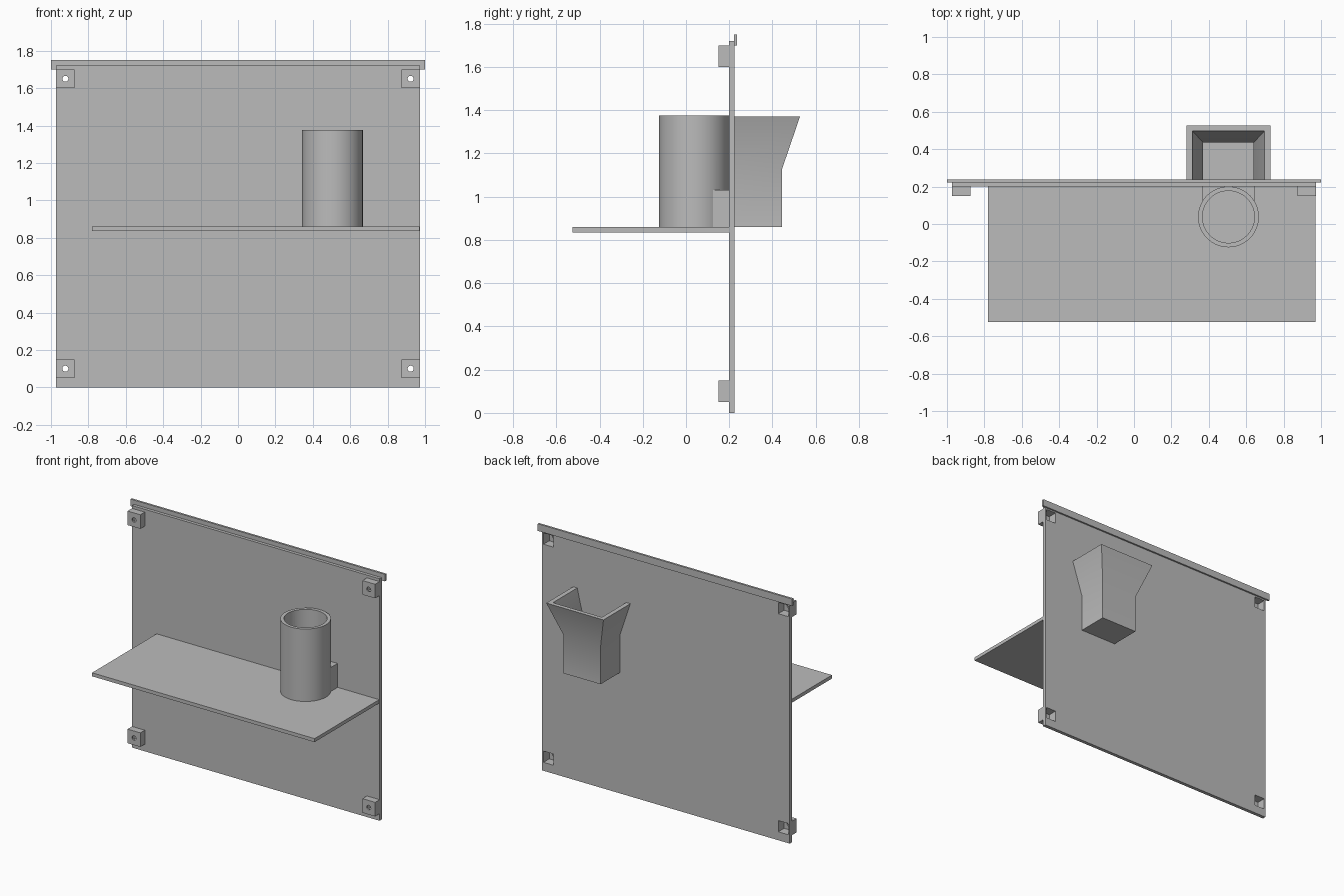
import bpy
import bmesh
from math import radians
from mathutils import Matrix

cube = bpy.data.objects.get("Cube")
if cube:
    bpy.data.objects.remove(cube, do_unlink=True)

grey = bpy.data.materials.new("plain_grey")
grey.use_nodes = True
colour = (0.5, 0.5, 0.5, 1)
grey.diffuse_color = colour
grey.node_tree.nodes["Principled BSDF"].inputs["Base Color"].default_value = colour


def finish(name, bm):
    bmesh.ops.recalc_face_normals(bm, faces=bm.faces)
    mesh = bpy.data.meshes.new(name)
    bm.to_mesh(mesh)
    bm.free()
    mesh.materials.append(grey)
    ob = bpy.data.objects.new(name, mesh)
    bpy.context.collection.objects.link(ob)
    return ob


def loft(name, levels):
    """Solid through stacked rectangles given as (z, x0, x1, y0, y1)."""
    bm = bmesh.new()
    rings = [[bm.verts.new(p) for p in ((a, c, z), (b, c, z), (b, d, z), (a, d, z))]
             for z, a, b, c, d in levels]
    bm.faces.new(rings[0])
    bm.faces.new(rings[-1])
    for low, high in zip(rings, rings[1:]):
        for i in range(4):
            j = (i + 1) % 4
            bm.faces.new((low[i], low[j], high[j], high[i]))
    return finish(name, bm)


def box(name, x0, x1, y0, y1, z0, z1):
    return loft(name, [(z0, x0, x1, y0, y1), (z1, x0, x1, y0, y1)])


def cylinder(name, centre, radius, depth, sides, axis="Z"):
    bm = bmesh.new()
    turn = Matrix.Rotation(radians(90), 4, "X") if axis == "Y" else Matrix()
    bmesh.ops.create_cone(bm, cap_ends=True, segments=sides, radius1=radius, radius2=radius,
                          depth=depth, matrix=Matrix.Translation(centre) @ turn)
    return finish(name, bm)


def cut(ob, cutters):
    for cutter in cutters:
        mod = ob.modifiers.new("cut", "BOOLEAN")
        mod.operation = "DIFFERENCE"
        mod.solver = "EXACT"
        mod.object = cutter
    graph = bpy.context.evaluated_depsgraph_get()
    mesh = bpy.data.meshes.new_from_object(ob.evaluated_get(graph))
    ob.modifiers.clear()
    ob.data = mesh


parts, cutters = [], []
PANEL_X, FRONT, BACK = 0.973, 0.2, 0.225
CUP_X, CUP_Y = 0.505, 0.038

# Feed passage from hopper to cup, and the bore of the cup
passage = box("passage_cutter", CUP_X - 0.128, CUP_X + 0.128, CUP_Y, 0.26, 0.87, 1.02)
bore = cylinder("bore_cutter", (CUP_X, CUP_Y, 1.16), 0.139, 0.6, 96)
cutters += [passage, bore]

# Hollow corner mounts with screw holes
pockets = []
for side, sx in (("right", -1), ("left", 1)):
    for level, z in (("lower", 0.1), ("upper", 1.65)):
        x = sx * (PANEL_X - 0.05)
        mount = box(f"{level}_{side}_mount", x - 0.05, x + 0.05, 0.15, FRONT, z - 0.05, z + 0.05)
        pocket = box("pocket_cutter", x - 0.04, x + 0.04, 0.16, 0.26, z - 0.04, z + 0.04)
        hole = cylinder("screw_cutter", (x, 0.15, z), 0.016, 0.06, 32, "Y")
        cut(mount, [pocket, hole])
        pockets.append(pocket)
        cutters += [pocket, hole]
        parts.append(mount)

# Back panel, top lip and shelf
panel = box("back_panel", -PANEL_X, PANEL_X, FRONT, BACK, 0, 1.72)
cut(panel, pockets + [passage])
parts += [panel,
          box("top_lip", -1, 1, 0.222, 0.237, 1.7, 1.75),
          box("shelf", -0.78, 0.97, -0.525, FRONT, 0.835, 0.86)]

# Round cup and the short chute joining it to the panel
cup = cylinder("feed_cup", (CUP_X, CUP_Y, 1.1175), 0.1625, 0.515, 96)
chute = box("feed_chute", CUP_X - 0.138, CUP_X + 0.138, 0.124, FRONT, 0.86, 1.03)
for ob in (cup, chute):
    cut(ob, [bore, passage])
    parts.append(ob)


# Flared hopper behind the panel, open at the top and towards the panel
def flare(z, half, back, front):
    return (z, CUP_X - half, CUP_X + half, front, back)


hopper = loft("hopper", [flare(0.86, 0.145, 0.445, BACK), flare(1.13, 0.145, 0.445, BACK),
                         flare(1.37, 0.225, 0.527, BACK)])
hollow = loft("hopper_cutter", [flare(0.87, 0.135, 0.435, FRONT), flare(1.13, 0.135, 0.435, FRONT),
                                flare(1.37, 0.193, 0.498, FRONT), flare(1.45, 0.193, 0.498, FRONT)])
cut(hopper, [hollow])
cutters.append(hollow)
parts.append(hopper)

for ob in cutters:
    bpy.data.objects.remove(ob, do_unlink=True)

# Smooth the round and flared surfaces, keep the corners sharp
bpy.ops.object.select_all(action="DESELECT")
for ob in parts:
    ob.select_set(True)
bpy.context.view_layer.objects.active = cup
bpy.ops.object.shade_smooth_by_angle(angle=radians(30))
